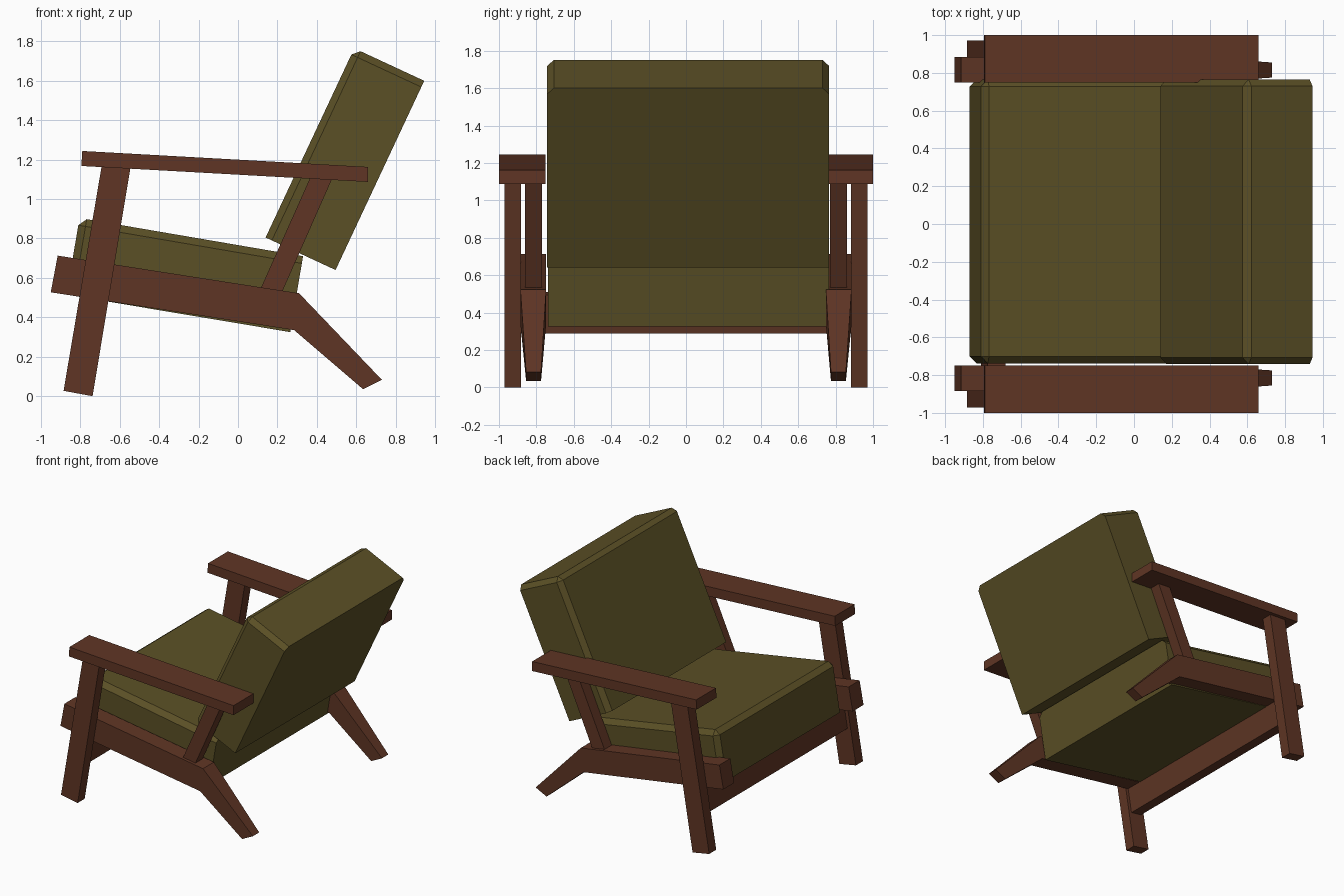
import bpy, bmesh

if "Cube" in bpy.data.objects:
    bpy.data.objects.remove(bpy.data.objects["Cube"])


def material(name, rgb):
    m = bpy.data.materials.new(name)
    m.diffuse_color = (*rgb, 1)
    m.use_nodes = True
    m.node_tree.nodes["Principled BSDF"].inputs["Base Color"].default_value = m.diffuse_color
    return m


wood = material("brown wood", (0.115, 0.036, 0.018))
fabric = material("olive fabric", (0.105, 0.08, 0.019))


def prism(name, profile, y0, y1, mat, mirror=False, taper=None, chamfer=0):
    """Extrude an xz profile from y0 to y1.
    taper: {point index: (y0, y1)} narrows single points.
    chamfer: cuts the edges round the third profile point's two faces."""
    bm = bmesh.new()
    taper = taper or {}
    sides = [[bm.verts.new((x, taper.get(i, (y0, y1))[s], z))
              for i, (x, z) in enumerate(profile)] for s in (0, 1)]
    a, b = sides
    n = len(profile)
    bm.faces.new(a)
    bm.faces.new(b[::-1])
    for i in range(n):
        j = (i + 1) % n
        bm.faces.new((a[i], b[i], b[j], a[j]))
    if chamfer:
        edges = [bm.edges.get((a[2], b[2]))]
        for s in sides:
            edges += [bm.edges.get((s[1], s[2])), bm.edges.get((s[2], s[3]))]
        bmesh.ops.bevel(bm, geom=edges, offset=chamfer, segments=1,
                        profile=0.5, affect='EDGES')
    bmesh.ops.recalc_face_normals(bm, faces=bm.faces)
    me = bpy.data.meshes.new(name)
    bm.to_mesh(me)
    bm.free()
    me.materials.append(mat)
    ob = bpy.data.objects.new(name, me)
    bpy.context.collection.objects.link(ob)
    if mirror:
        mod = ob.modifiers.new("mirror", 'MIRROR')
        mod.use_axis = (False, True, False)
    return ob


# Side rails bending down into tapered back legs
foot = (-0.855, -0.775)
prism("side_rail_and_back_leg",
      [(-0.915, 0.713), (-0.95, 0.527), (0.285, 0.335),
       (0.635, 0.035), (0.73, 0.083), (0.31, 0.522)],
      -0.885, -0.748, wood, True, taper={3: foot, 4: foot})

# Slanted front legs on the outside of the rails
prism("front_leg",
      [(-0.885, 0.027), (-0.738, 0.0), (-0.543, 1.175), (-0.688, 1.19)],
      -0.971, -0.882, wood, True)

# Slanted rear posts holding the armrests
prism("rear_post",
      [(0.11, 0.535), (0.22, 0.52), (0.485, 1.12), (0.385, 1.15)],
      -0.861, -0.77, wood, True)

# Armrests
prism("armrest",
      [(-0.795, 1.168), (0.66, 1.087), (0.66, 1.163), (-0.79, 1.244)],
      -1.0, -0.75, wood, True)

# Front crossbar under the seat
prism("front_crossbar",
      [(-0.81, 0.302), (-0.715, 0.288), (-0.68, 0.495), (-0.775, 0.51)],
      -0.885, 0.885, wood)

# Cushions with chamfered top, front and side edges
prism("seat_cushion",
      [(0.265, 0.325), (0.33, 0.71), (-0.804, 0.904), (-0.87, 0.515)],
      -0.738, 0.765, fabric, chamfer=0.037)
prism("back_cushion",
      [(0.945, 1.598), (0.945, 1.598), (0.59, 1.765), (0.14, 0.805)][1:1] or
      [(0.495, 0.64), (0.14, 0.805), (0.59, 1.765), (0.945, 1.6)],
      -0.742, 0.765, fabric, chamfer=0.035)
